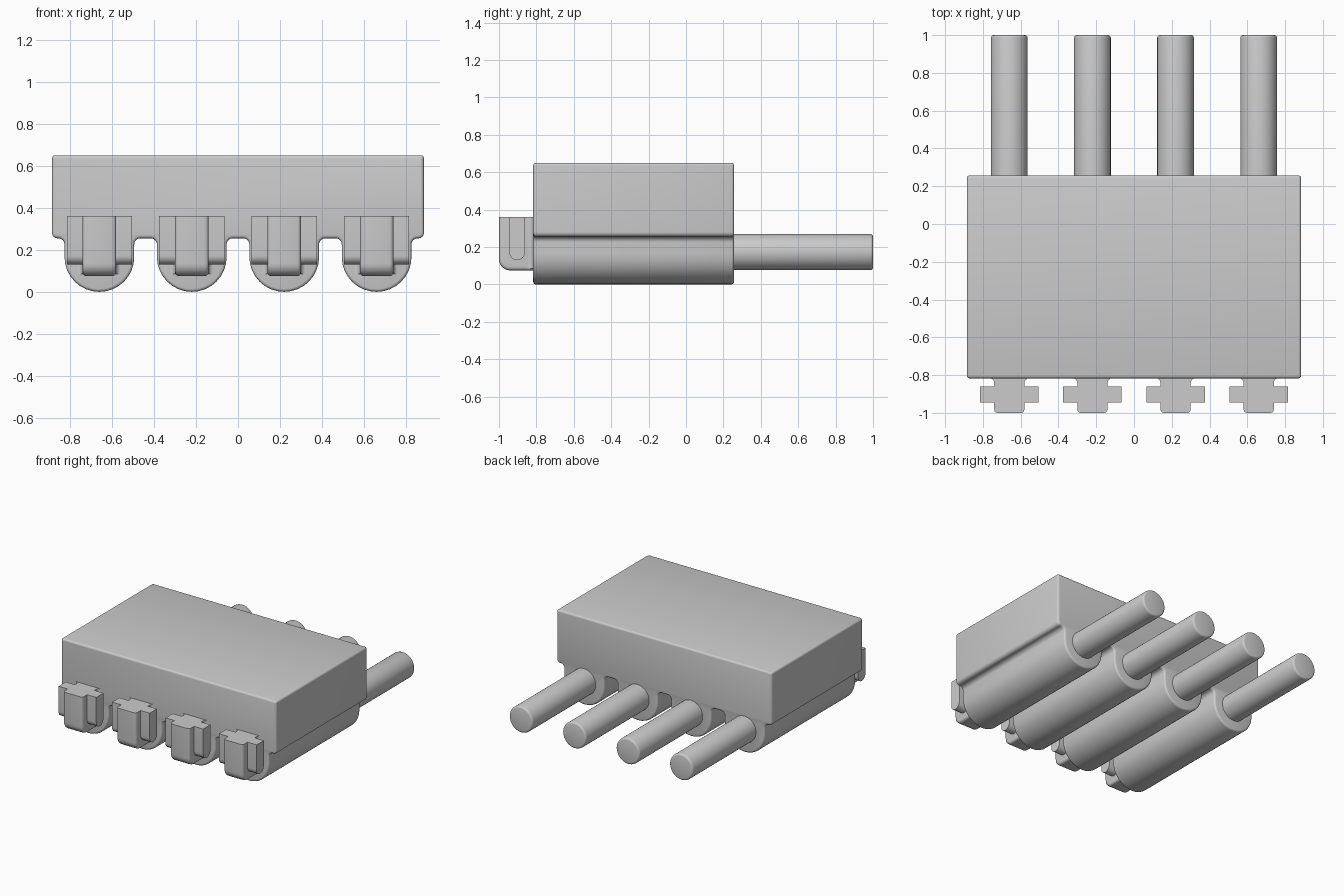
import bpy, bmesh, math
from mathutils import Vector

cube = bpy.data.objects.get("Cube")
if cube:
    bpy.data.objects.remove(cube, do_unlink=True)

grey = bpy.data.materials.new("plain_grey")
grey.use_nodes = True
grey.diffuse_color = (0.6, 0.6, 0.6, 1)
grey.node_tree.nodes["Principled BSDF"].inputs["Base Color"].default_value = (0.6, 0.6, 0.6, 1)

CENTRES = [-0.66, -0.22, 0.22, 0.66]
FRONT, BACK = -0.817, 0.257
TOP, STEP = 0.65, 0.255


def rounded(points, steps=6):
    """Turn (u, v, radius) corners into an outline with arcs."""
    out = []
    for i, (u, v, r) in enumerate(points):
        p = Vector((u, v))
        if r == 0:
            out.append(p)
            continue
        a = (Vector(points[i - 1][:2]) - p).normalized()
        b = (Vector(points[(i + 1) % len(points)][:2]) - p).normalized()
        centre = p + (a + b) * r          # all corners are square
        for k in range(steps + 1):
            t = k / steps * math.pi / 2
            out.append(centre - b * r * math.cos(t) - a * r * math.sin(t))
    return out


def finish(name, bm):
    bmesh.ops.remove_doubles(bm, verts=bm.verts, dist=0.0005)
    bmesh.ops.recalc_face_normals(bm, faces=bm.faces)
    mesh = bpy.data.meshes.new(name)
    bm.to_mesh(mesh)
    bm.free()
    mesh.materials.append(grey)
    obj = bpy.data.objects.new(name, mesh)
    bpy.context.collection.objects.link(obj)
    bpy.ops.object.select_all(action='DESELECT')
    obj.select_set(True)
    bpy.context.view_layer.objects.active = obj
    bpy.ops.object.shade_smooth_by_angle(angle=math.radians(35))
    return obj


def prism(outline, axis, start, end):
    """Extrude an outline along an axis; u, v are the other two axes in order."""
    bm = bmesh.new()
    verts = []
    for u, v in outline:
        co = [u, v]
        co.insert(axis, start)
        verts.append(bm.verts.new(co))
    bmesh.ops.remove_doubles(bm, verts=verts, dist=0.0005)
    face = bm.faces.new([v for v in verts if v.is_valid])
    shift = [0, 0, 0]
    shift[axis] = end - start
    new = bmesh.ops.extrude_face_region(bm, geom=[face], use_keep_orig=True)["geom"]
    bmesh.ops.translate(bm, vec=shift, verts=[g for g in new if isinstance(g, bmesh.types.BMVert)])
    bmesh.ops.recalc_face_normals(bm, faces=bm.faces)
    return bm


def soften(bm, width, rule):
    edges = [e for e in bm.edges if rule(e)]
    bmesh.ops.bevel(bm, geom=edges, offset=width, segments=3, profile=0.5,
                    affect='EDGES', clamp_overlap=False)


def on_plane(edge, axis, values):
    return any(all(abs(v.co[axis] - p) < 1e-4 for v in edge.verts) for p in values)


# Housing: block with four round-bottomed barrels, as one profile
corners = [(0.885, TOP, 0.015), (-0.885, TOP, 0.015), (-0.885, STEP, 0.025)]
for x in CENTRES:
    corners += [(x - 0.166, STEP, 0.03), (x - 0.166, 0, 0.166),
                (x + 0.166, 0, 0.166), (x + 0.166, STEP, 0.03)]
corners.append((0.885, STEP, 0.025))
bm = prism(rounded(corners, 8), 1, FRONT, BACK)
soften(bm, 0.014, lambda e: on_plane(e, 1, (FRONT, BACK)))
finish("housing", bm)

for n, x in enumerate(CENTRES, 1):
    # Cable leaving the back of the barrel
    ring = [(x + 0.097 * math.cos(a), 0.173 + 0.097 * math.sin(a))
            for a in (math.tau * k / 40 for k in range(40))]
    bm = prism(ring, 1, BACK - 0.03, 1.0)
    soften(bm, 0.014, lambda e: on_plane(e, 1, (1.0,)))
    finish(f"cable_{n}", bm)

    # Key stem with a rounded lower front edge and a flat top
    stem = rounded([(FRONT + 0.02, 0.36, 0), (-1.0, 0.36, 0),
                    (-1.0, 0.075, 0.06), (FRONT + 0.02, 0.075, 0)])
    bm = prism(stem, 0, x - 0.08, x + 0.08)
    soften(bm, 0.018, lambda e: on_plane(e, 0, (x - 0.08, x + 0.08))
           and not on_plane(e, 2, (0.36,)) and not on_plane(e, 1, (FRONT + 0.02,)))
    finish(f"key_stem_{n}", bm)

    # Flared neck where the stem meets the housing
    neck = rounded([(x - 0.105, FRONT + 0.01, 0), (x - 0.105, FRONT, 0),
                    (x - 0.08, FRONT, 0.024), (x - 0.08, FRONT - 0.03, 0),
                    (x + 0.08, FRONT - 0.03, 0), (x + 0.08, FRONT, 0.024),
                    (x + 0.105, FRONT, 0), (x + 0.105, FRONT + 0.01, 0)], 4)
    finish(f"key_neck_{n}", prism(neck, 2, 0.085, 0.36))

    # Cross wing with a rounded bottom
    wing = rounded([(-0.86, 0.36, 0), (-0.945, 0.36, 0),
                    (-0.945, 0.13, 0.0425), (-0.86, 0.13, 0.0425)])
    finish(f"key_wing_{n}", prism(wing, 0, x - 0.155, x + 0.155))
